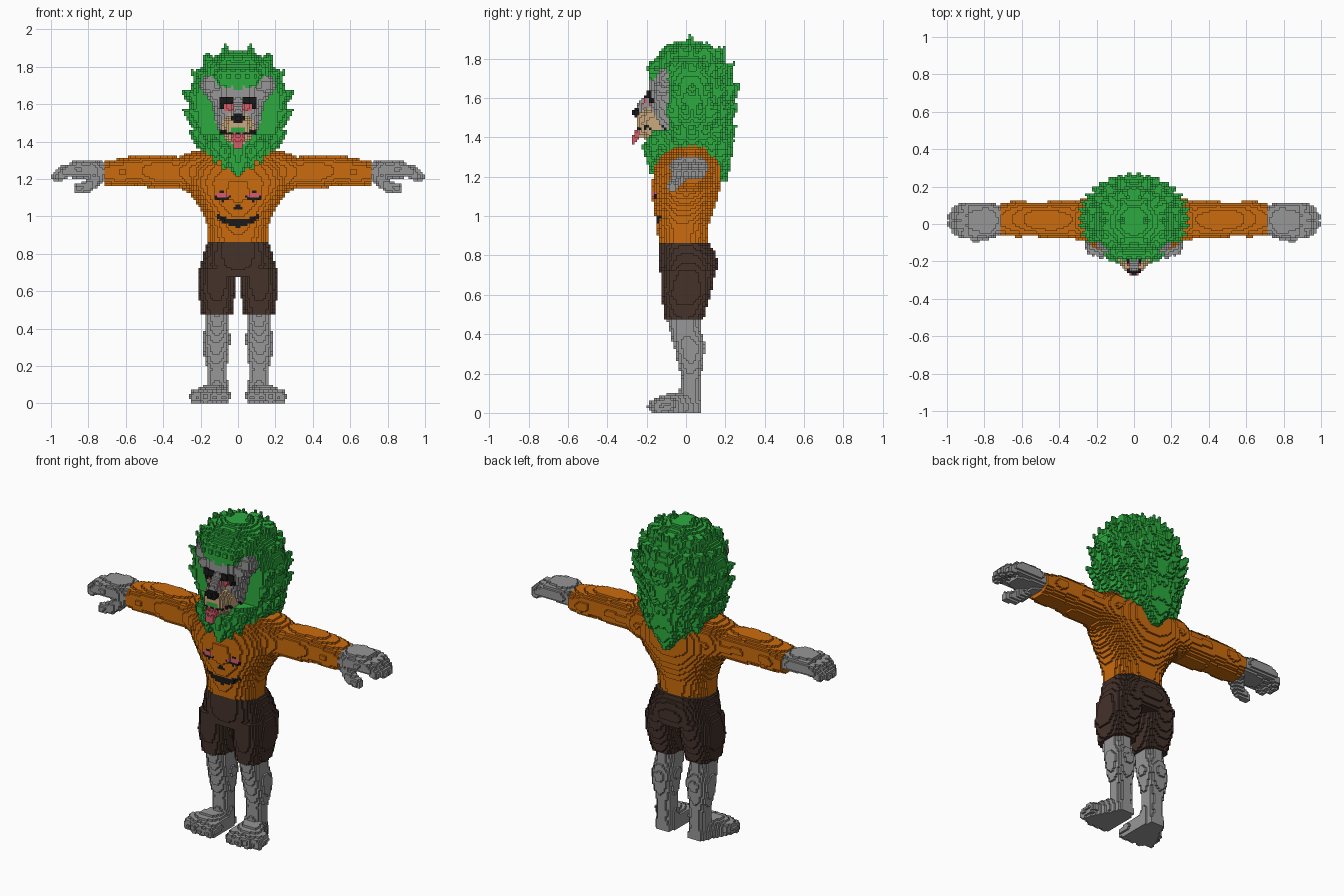
import bpy, math

S = 0.0125                      # block size
G = {}                          # block -> part name
AX = {'x': (0, 1, 2), 'y': (1, 0, 2), 'z': (2, 0, 1)}


def put(part, i, j, k):
    """Set a block and its mirror image; part None carves."""
    if k < 0:
        return
    for m in (i, -i - 1):
        if part:
            G[m, j, k] = part
        else:
            G.pop((m, j, k), None)


def cells(lo, hi):
    return range(math.floor(lo / S), math.ceil(hi / S) + 1)


def loft(part, axis, rows, n=2.0):
    """Stack of (super)ellipses; rows are (t, a0, a1, b0, b1)."""
    t_, a_, b_ = AX[axis]
    rows = sorted(rows)
    for r, q in zip(rows, rows[1:]):
        for t in cells(r[0], q[0]):
            f = ((t + .5) * S - r[0]) / (q[0] - r[0])
            if not 0 <= f <= 1:
                continue
            a0, a1, b0, b1 = [u + (v - u) * f for u, v in zip(r[1:], q[1:])]
            ca, cb, ra, rb = (a0 + a1) / 2, (b0 + b1) / 2, (a1 - a0) / 2, (b1 - b0) / 2
            for a in cells(a0, a1):
                for b in cells(b0, b1):
                    da, db = abs((a + .5) * S - ca) / ra, abs((b + .5) * S - cb) / rb
                    if da ** n + db ** n <= 1:
                        p = [0, 0, 0]
                        p[t_], p[a_], p[b_] = t, a, b
                        put(part, *p)


def blob(part, c, r):
    for i in cells(c[0] - r[0], c[0] + r[0]):
        for j in cells(c[1] - r[1], c[1] + r[1]):
            for k in cells(c[2] - r[2], c[2] + r[2]):
                if sum((((v + .5) * S - o) / q) ** 2 for v, o, q in zip((i, j, k), c, r)) <= 1:
                    put(part, i, j, k)


def chain(part, pts):
    """Tapered limb through (x, y, z, radius) points."""
    for p, q in zip(pts, pts[1:]):
        steps = max(2, math.ceil(math.dist(p[:3], q[:3]) / S))
        for s in range(steps + 1):
            x, y, z, r = [u + (v - u) * s / steps for u, v in zip(p, q)]
            blob(part, (x, y, z), (r, r, r))


def box(part, x, y, z):
    for i in cells(0, x):
        for j in cells(*y):
            for k in cells(*z):
                put(part, i, j, k)


def paint(part, x1, z0, z1, rule, out=0):
    """Recolour the frontmost blocks where rule(x, z) holds."""
    for i in cells(0, x1):
        for k in cells(z0, z1):
            if rule((i + .5) * S, (k + .5) * S):
                for j in range(-26, 10):
                    if (i, j, k) in G:
                        put(part, i, j - out, k)
                        break


# legs and feet
loft('legs', 'z', [(.5, .05, .175, -.1, .07), (.42, .05, .175, -.085, .075), (.34, .04, .19, -.06, .1),
                   (.27, .05, .185, -.045, .09), (.18, .06, .165, -.025, .075), (.1, .055, .165, -.035, .075),
                   (0, .05, .165, -.05, .07)], 2.3)
loft('feet', 'y', [(.075, .07, .15, -.03, .07), (0, .045, .185, -.05, .11), (-.09, .045, .235, -.05, .1),
                   (-.15, .045, .25, -.04, .075)], 2.5)
for x, y in ((.075, -.16), (.125, -.16), (.175, -.15), (.222, -.135)):
    chain('feet', [(x, y + .05, .045, .036), (x, y, .035, .035)])

# shorts
loft('shorts', 'z', [(.8625, -.165, .165, -.14, .12), (.8, -.185, .185, -.14, .155),
                     (.74, -.2, .2, -.135, .162), (.675, -.205, .205, -.125, .14)], 2.6)
loft('shorts', 'z', [(.72, .012, .208, -.13, .15), (.6, .014, .217, -.125, .125),
                     (.475, .032, .193, -.11, .09)], 2.6)

# shirt body and sleeves
loft('shirt', 'z', [(.8625, -.162, .162, -.14, .11), (.95, -.165, .165, -.15, .115), (1.02, -.19, .19, -.16, .14),
                    (1.1, -.24, .24, -.172, .165), (1.18, -.29, .29, -.17, .18), (1.26, -.28, .28, -.16, .18),
                    (1.33, -.24, .24, -.12, .16), (1.37, -.18, .18, -.07, .12)], 2.3)
loft('sleeves', 'x', [(.1, -.1, .14, 1.14, 1.36), (.24, -.1, .145, 1.12, 1.35), (.32, -.08, .12, 1.15, 1.318),
                      (.44, -.08, .12, 1.15, 1.33), (.54, -.065, .115, 1.162, 1.328), (.62, -.07, .125, 1.16, 1.312),
                      (.7125, -.065, .11, 1.165, 1.295)], 2.3)

# hands
loft('hands', 'x', [(.7125, -.055, .1, 1.19, 1.29), (.78, -.08, .115, 1.195, 1.305),
                    (.89, -.075, .113, 1.205, 1.295)], 2.5)
for y, tip in ((-.05, .95), (-.005, .975), (.04, .975), (.085, .95)):
    chain('hands', [(.85, y, 1.255, .034), (tip - .04, y, 1.245, .03), (tip, y * .8 + .005, 1.215, .025)])
chain('hands', [(.75, -.03, 1.21, .04), (.8, -.06, 1.16, .032), (.855, -.07, 1.148, .026)])

# mane: bulk, beard point, back point
loft('mane', 'z', [(1.33, -.17, .17, -.17, .21), (1.45, -.235, .235, -.18, .23), (1.58, -.265, .265, -.18, .24),
                   (1.7, -.25, .25, -.185, .235), (1.78, -.215, .215, -.18, .2), (1.84, -.16, .16, -.12, .14),
                   (1.89, -.06, .06, -.05, .08)])
loft('mane', 'z', [(1.215, -.015, .015, -.19, -.08), (1.3, -.1, .1, -.195, 0), (1.37, -.17, .17, -.195, .1),
                   (1.45, -.2, .2, -.185, .1)])
loft('mane', 'z', [(1.17, -.02, .02, .13, .205), (1.25, -.09, .09, .05, .225), (1.35, -.17, .17, 0, .235),
                   (1.45, -.21, .21, 0, .24)])

# mane tufts round the sides and back, then the crown
for row, (z, hx, hy) in enumerate(((1.83, .18, .16), (1.755, .25, .22), (1.645, .295, .245), (1.545, .295, .24),
                                   (1.44, .26, .225), (1.36, .2, .215))):
    for n in range(6):
        t = math.radians(6 + 21 * n + 10 * (row % 2))
        x, y = hx * math.sin(t), hy * math.cos(t)
        chain('mane', [(x * .72, .03 + y * .72, z - .035, .05), (x, .03 + y, z + .02, .008)])
for y in (-.09, .02, .11):
    chain('mane', [(.05, y, 1.82, .045), (.07, y, 1.915 - abs(y - .02) * .4, .008)])
    chain('mane', [(.12, y, 1.78, .05), (.168, y, 1.868 - abs(y - .02) * .3, .008)])
for x, y, z in ((.05, .2, 1.24), (.11, .18, 1.27), (.17, .13, 1.29), (.07, -.18, 1.26), (.12, -.16, 1.29)):
    chain('mane', [(x, y, z + .09, .04), (x, y, z, .012)])

# face set into a hollow in the mane
box(None, .19, (-.35, -.1), (1.45, 1.675))
loft('face', 'z', [(1.41, -.09, .09, -.17, .05), (1.5, -.118, .118, -.178, .05), (1.6, -.14, .14, -.188, .05),
                   (1.7, -.13, .13, -.19, .05)], 2.6)
for x in (.01, .05, .09):
    chain('mane', [(x, -.15, 1.75, .045), (x, -.168, 1.69 + x * .3, .024)])
blob(None, (.155, -.17, 1.7), (.055, .07, .06))
blob('ears', (.15, -.105, 1.7), (.048, .045, .058))
blob('ears', (.125, -.12, 1.65), (.04, .045, .045))

# muzzle, nose, mouth, tongue
loft('muzzle', 'y', [(-.12, -.09, .09, 1.385, 1.555), (-.19, -.085, .085, 1.39, 1.55),
                     (-.235, -.06, .06, 1.4, 1.535), (-.255, -.04, .04, 1.455, 1.525)], 2.4)
chain('face', [(0, -.155, 1.61, .045), (0, -.225, 1.548, .032)])
blob('nose', (0, -.25, 1.523), (.036, .022, .03))
paint('mouth_line', .1, 1.42, 1.49, lambda x, z: x < .1 and abs(z - 1.442 - 1.2 * x * x) < .009)
paint('mouth_inside', .05, 1.44, 1.49, lambda x, z: x < .036 and 1.45 < z < 1.48)
chain('tongue', [(.018, -.22, 1.44, .02), (.018, -.245, 1.42, .018), (.014, -.27, 1.375, .012)])

# eyes
paint('eyes', .11, 1.57, 1.64, lambda x, z: .03 < x < .1 and (z > 1.605 or x > .07) and 1.575 < z < 1.638, 1)
paint('eye_lids', .08, 1.55, 1.61, lambda x, z: .03 < x < .074 and 1.562 < z < 1.602)

# painted face on the shirt
paint('shirt_eye_rims', .14, 1.07, 1.15, lambda x, z: ((x - .085) / .044) ** 2 + ((z - 1.107) / .026) ** 2 < 1)
paint('shirt_eyes', .14, 1.07, 1.15, lambda x, z: ((x - .085) / .036) ** 2 + ((z - 1.113) / .018) ** 2 < 1)
paint('shirt_nose', .04, 1.03, 1.07, lambda x, z: x < .027 and 1.034 < z < 1.062 - x * .4)
paint('shirt_smile', .12, .93, 1.03,
      lambda x, z: x < .112 and abs(z - .966 - 2.6 * x * x) < .023 - .09 * x)

# materials
COLOURS = {'green': (.026, .40, .05), 'orange': (.60, .15, .004), 'grey': (.31, .31, .31),
           'dark_brown': (.058, .032, .024), 'tan': (.60, .40, .21), 'pink': (.66, .11, .14),
           'black': (.01, .01, .01)}
USES = {'green': 'mane mouth_inside', 'orange': 'shirt sleeves', 'grey': 'legs feet hands face ears',
        'dark_brown': 'shorts', 'tan': 'muzzle', 'pink': 'tongue eye_lids shirt_eyes',
        'black': 'nose mouth_line eyes shirt_eye_rims shirt_nose shirt_smile'}

# one blocky object per part, keeping only the exposed block faces
parts = {}
for cell, name in G.items():
    parts.setdefault(name, []).append(cell)
for colour, names in USES.items():
    mat = bpy.data.materials.new(colour)
    mat.diffuse_color = (*COLOURS[colour], 1)
    for name in names.split():
        verts, faces = {}, []
        for c in parts.get(name, []):
            for a in range(3):
                for side in (0, 1):
                    nb = list(c)
                    nb[a] += 2 * side - 1
                    if tuple(nb) in G:
                        continue
                    quad = []
                    for u, v in ((0, 0), (1, 0), (1, 1), (0, 1)):
                        p = list(c)
                        p[a] += side
                        p[(a + 1) % 3] += u
                        p[(a + 2) % 3] += v
                        quad.append(verts.setdefault(tuple(p), len(verts)))
                    faces.append(quad if side else quad[::-1])
        mesh = bpy.data.meshes.new(name)
        mesh.from_pydata([[q * S for q in p] for p in verts], [], faces)
        mesh.materials.append(mat)
        bpy.context.collection.objects.link(bpy.data.objects.new(name, mesh))
